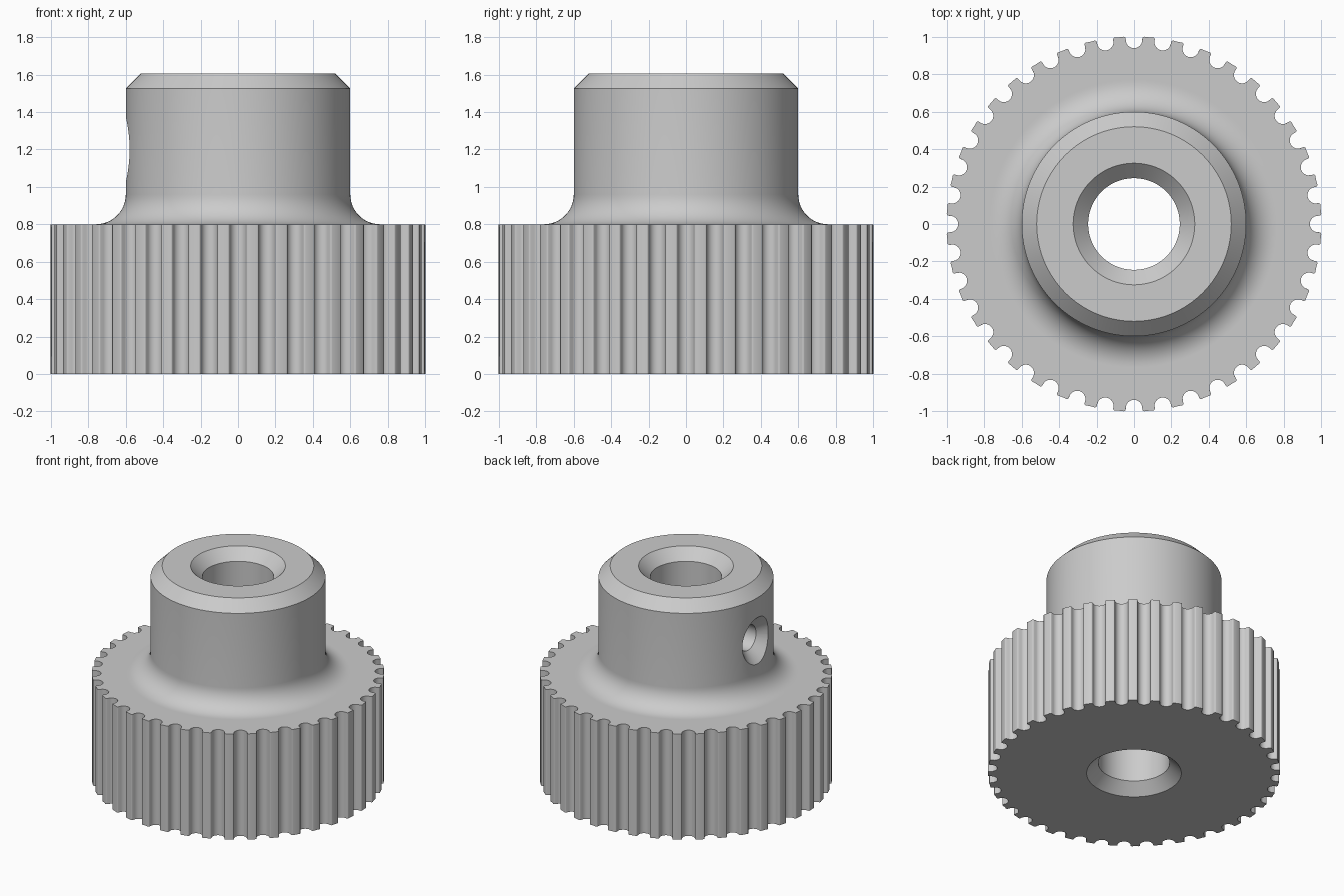
import bpy, bmesh
from math import sin, cos, pi, radians, atan2, hypot

if "Cube" in bpy.data.objects:
    bpy.data.objects.remove(bpy.data.objects["Cube"], do_unlink=True)

TEETH = 40
BORE, HUB, CHAMFER, FILLET = 0.245, 0.6, 0.08, 0.16
GEAR_TOP, TOP = 0.8, 1.605

# One plain grey for the whole part
grey = bpy.data.materials.new("machined grey")
grey.use_nodes = True
colour = (0.6, 0.6, 0.6, 1)
grey.diffuse_color = colour
grey.node_tree.nodes["Principled BSDF"].inputs["Base Color"].default_value = colour


def loft(name, rings, closed):
    """Bridge equal-sized rings of points; cap the ends unless closed."""
    bm = bmesh.new()
    loops = [[bm.verts.new(p) for p in ring] for ring in rings]
    n = len(loops[0])
    pairs = list(zip(loops, loops[1:]))
    if closed:
        pairs.append((loops[-1], loops[0]))
    else:
        bm.faces.new(loops[0])
        bm.faces.new(loops[-1])
    for a, b in pairs:
        for i in range(n):
            j = (i + 1) % n
            bm.faces.new((a[i], a[j], b[j], b[i]))
    bmesh.ops.recalc_face_normals(bm, faces=bm.faces)
    mesh = bpy.data.meshes.new(name)
    bm.to_mesh(mesh)
    bm.free()
    mesh.materials.append(grey)
    obj = bpy.data.objects.new(name, mesh)
    bpy.context.collection.objects.link(obj)
    return obj


def tooth_outline():
    """Rounded groove and flat tooth crest, repeated round the rim."""
    r, f, rim = 0.0445, 0.01, 1.0015
    half = []
    for d in (15, 30, 45, 60, 75):
        a = radians(d)
        half.append((r * sin(a), 0.94 + r * (1 - cos(a))))
    for d in (15, 40, 65, 90):
        a = radians(d)
        half.append((r + f - f * cos(a), rim - f + f * sin(a)))
    groove = [(-t, h) for t, h in reversed(half)] + [(0, 0.94)] + half
    pts = []
    for k in range(TEETH):
        turn = 2 * pi * k / TEETH
        polar = [(hypot(t, h), turn + atan2(t, h)) for t, h in groove]
        polar.append((rim, turn + pi / TEETH))
        pts += [(q * cos(a), q * sin(a)) for q, a in polar]
    return pts


outline = tooth_outline()
count = len(outline)
first = atan2(outline[0][1], outline[0][0])


def circle(radius, z):
    angles = [first + 2 * pi * i / count for i in range(count)]
    return [(radius * cos(a), radius * sin(a), z) for a in angles]


def rim(z):
    return [(x, y, z) for x, y in outline]


# Pulley: bore, toothed rim, concave fillet and chamfered hub
rings = [circle(BORE, CHAMFER), circle(BORE + CHAMFER, 0), circle(0.77, 0),
         rim(0), rim(GEAR_TOP), circle(0.77, GEAR_TOP)]
for i in range(13):
    a = pi / 2 * i / 12
    rings.append(circle(HUB + FILLET * (1 - sin(a)),
                        GEAR_TOP + FILLET * (1 - cos(a))))
rings += [circle(HUB, TOP - CHAMFER), circle(HUB - CHAMFER, TOP),
          circle(BORE + CHAMFER, TOP), circle(BORE, TOP - CHAMFER)]
pulley = loft("toothed_pulley", rings, closed=True)

# Countersunk set screw hole through the right side of the hub
steps = [2 * pi * i / 64 for i in range(64)]
hole = [[(x, r * cos(a), 1.2 + r * sin(a)) for a in steps]
        for x, r in ((-0.15, 0.095), (-0.52, 0.095), (-0.7, 0.275))]
cutter = loft("screw_hole_cutter", hole, closed=False)
cutter.hide_render = True

cut = pulley.modifiers.new("screw hole", "BOOLEAN")
cut.operation = "DIFFERENCE"
cut.solver = "EXACT"
cut.object = cutter
bpy.ops.object.select_all(action="DESELECT")
pulley.select_set(True)
bpy.context.view_layer.objects.active = pulley
bpy.ops.object.modifier_apply(modifier=cut.name)
bpy.data.objects.remove(cutter, do_unlink=True)
bpy.ops.object.shade_smooth_by_angle(angle=radians(32))
